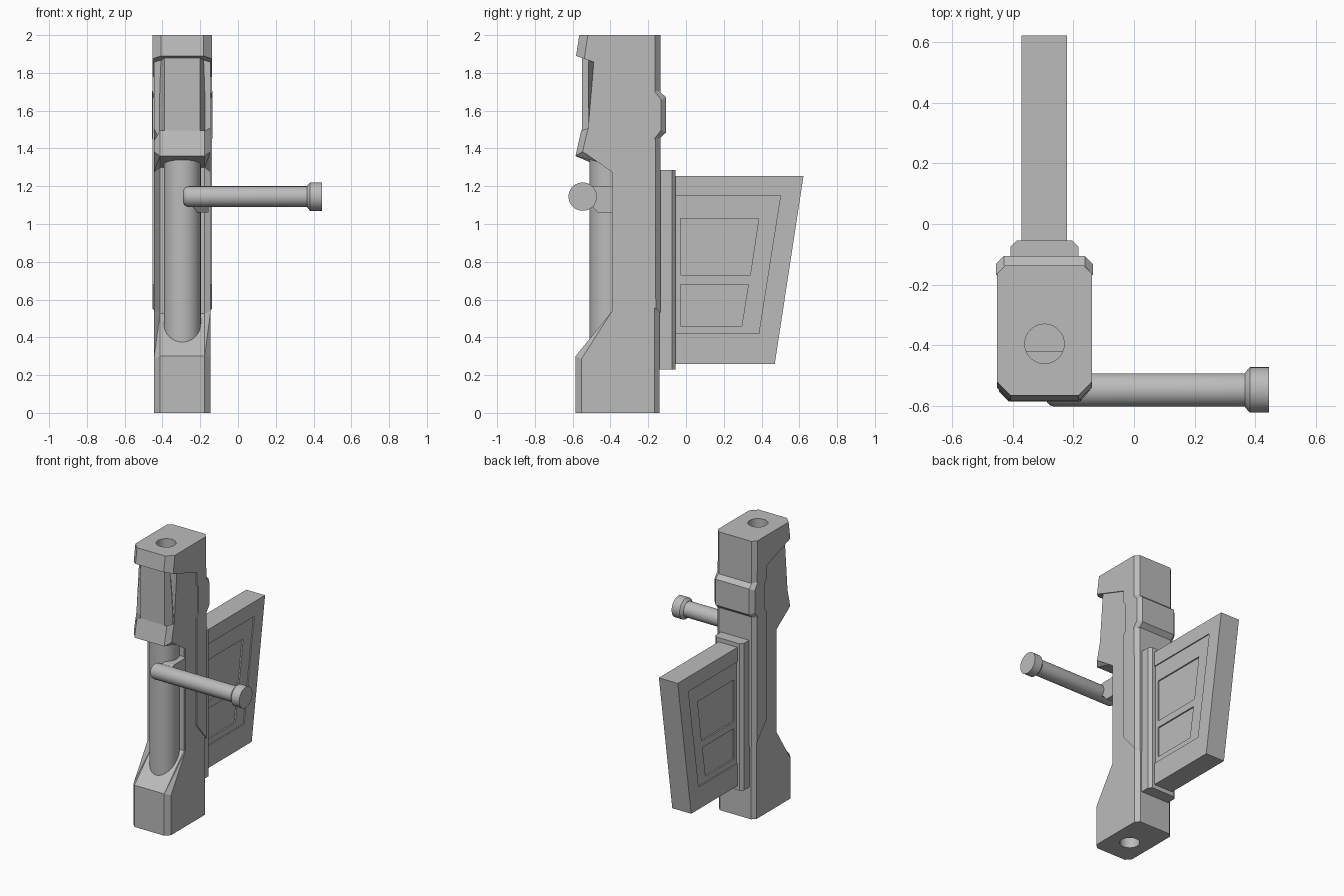
import bpy, bmesh, math
from mathutils import Vector, Matrix

if "Cube" in bpy.data.objects:
    bpy.data.objects.remove(bpy.data.objects["Cube"])

CX = -0.295  # centre plane of the column

grey = bpy.data.materials.new("plain grey")
grey.use_nodes = True
grey.diffuse_color = (0.5, 0.5, 0.5, 1)
grey.node_tree.nodes["Principled BSDF"].inputs["Base Color"].default_value = (0.5, 0.5, 0.5, 1)


def finish(name, bm):
    bmesh.ops.recalc_face_normals(bm, faces=bm.faces)
    mesh = bpy.data.meshes.new(name)
    bm.to_mesh(mesh)
    bm.free()
    mesh.materials.append(grey)
    ob = bpy.data.objects.new(name, mesh)
    bpy.context.collection.objects.link(ob)
    return ob


def prism(name, profile, lo, hi, bevels=(), axis="x"):
    """Extrude a (y, z) profile along x, or an (x, y) profile along z.
    Each bevel is (rule on edge midpoint, width), applied to rim edges."""
    place = (lambda p, t: (CX + t, *p)) if axis == "x" else (lambda p, t: (CX + p[0], p[1], t))
    bm = bmesh.new()
    a = [bm.verts.new(place(p, lo)) for p in profile]
    b = [bm.verts.new(place(p, hi)) for p in profile]
    bm.faces.new(a)
    bm.faces.new(b[::-1])
    for i in range(len(a)):
        j = (i + 1) % len(a)
        bm.faces.new((a[i], b[i], b[j], a[j]))
    for rule, width in bevels:
        rim = [e for e in bm.edges if abs(e.verts[0].co.x - e.verts[1].co.x) < 1e-5
               and rule((e.verts[0].co + e.verts[1].co) / 2)]
        bmesh.ops.bevel(bm, geom=rim, offset=width, segments=1, profile=0.5, affect="EDGES")
    return finish(name, bm)


def rect(y0, y1, z0, z1):
    return [(y0, z0), (y1, z0), (y1, z1), (y0, z1)]


def lathe(name, rings, centre, axis="z", sides=40):
    """Stack of (position, radius) rings along an axis, capped at the ends."""
    bm = bmesh.new()
    loops = [[bm.verts.new((r * math.cos(2 * math.pi * i / sides),
                            r * math.sin(2 * math.pi * i / sides), t))
              for i in range(sides)] for t, r in rings]
    for low, high in zip(loops, loops[1:]):
        for i in range(sides):
            j = (i + 1) % sides
            bm.faces.new((low[i], low[j], high[j], high[i]))
    bm.faces.new(loops[0][::-1])
    bm.faces.new(loops[-1])
    if axis == "x":
        bm.transform(Matrix.Rotation(math.pi / 2, 4, "Y"))
    bm.transform(Matrix.Translation(Vector(centre)))
    return finish(name, bm)


def select_only(ob):
    bpy.ops.object.select_all(action="DESELECT")
    ob.select_set(True)
    bpy.context.view_layer.objects.active = ob


def cut(ob, cutter):
    mod = ob.modifiers.new("cut", "BOOLEAN")
    mod.operation, mod.solver, mod.object = "DIFFERENCE", "EXACT", cutter
    select_only(ob)
    bpy.ops.object.modifier_apply(modifier=mod.name)


def smooth(ob):
    select_only(ob)
    bpy.ops.object.shade_smooth_by_angle(angle=math.radians(35))


# Column core: foot, slim waist, collar and upper section
core = prism("column_core", [
    (-.14, 0), (-.585, 0), (-.585, .3), (-.36, .525), (-.36, 1.3), (-.585, 1.36),
    (-.555, 1.495), (-.48, 1.44), (-.515, 1.88), (-.45, 1.92), (-.14, 1.92)],
    -.15, .15,
    [(lambda m: m.y < -.34 and .05 < m.z < 1.89, .032), (lambda m: m.y > -.15, .026)])

# Raised rear shell that widens into the top cap
shell = prism("rear_shell_and_cap", [
    (-.582, 1.89), (-.565, 2), (-.136, 2), (-.136, .53), (-.16, .55), (-.27, .68),
    (-.27, 1.45), (-.25, 1.48), (-.25, 1.67), (-.27, 1.69), (-.27, 1.78)],
    -.157, .157,
    [(lambda m: m.y < -.57, .045), (lambda m: m.y > -.14, .028)])

# Rod sockets in both ends
for z0, z1, targets in ((1.8, 2.1, (core, shell)), (-.1, .2, (core,))):
    cutter = lathe("socket_cutter", [(z0, .065), (z1, .065)], (CX, -.395, 0))
    for target in targets:
        cut(target, cutter)
    bpy.data.objects.remove(cutter)
smooth(core)
smooth(shell)
for ob in (core, shell):  # keep the planar chamfers crisp, round only the sockets
    for p in ob.data.polygons:
        on_wall = abs(math.hypot(p.center.x - CX, p.center.y + .395) - .065) < .002
        p.use_smooth = on_wall and abs(p.normal.z) < .1

# Chamfered panel between collar and cap
prism("upper_front_panel", [(-.095, -.55), (.095, -.55), (.12, -.5), (.12, -.42),
                            (-.12, -.42), (-.12, -.5)], 1.42, 1.89, axis="z")

# Band around the back of the column
prism("rear_band", [(-.168, 1.705), (-.138, 1.7), (-.105, 1.67), (-.105, 1.485),
                    (-.138, 1.455), (-.168, 1.45)], -.16, .16,
      [(lambda m: m.y > -.15, .027)])

# Front tube
smooth(lathe("front_tube", [(.3, .098), (1.4, .098)], (CX, -.412, 0)))

# Side handle: bar with rounded inner end, knob and bracket
smooth(lathe("handle_bar", [(-.29, .032), (-.285, .043), (-.276, .051), (-.262, .055), (.38, .055)],
             (0, -.547, 1.145), "x"))
smooth(lathe("handle_knob", [(.365, .056), (.382, .075), (.445, .075)], (0, -.547, 1.145), "x"))
prism("handle_bracket", [(-.35, 1.06), (-.468, 1.06), (-.5, 1.1), (-.54, 1.11),
                         (-.54, 1.19), (-.5, 1.2), (-.35, 1.2)], .06, .138)

# Mounting plate with chamfered rim
prism("mounting_plate", rect(-.15, -.055, .23, 1.285), -.112, .112,
      [(lambda m: m.y > -.06, .02)])

# Fin with stepped recesses on both faces
fin = prism("fin", [(-.07, .26), (.47, .26), (.622, 1.255), (-.07, 1.255)], -.075, .075)
recesses = [
    ([(-.055, .42), (.385, .42), (.5, 1.15), (-.055, 1.15)], .008),
    ([(-.03, .73), (.34, .73), (.385, 1.03), (-.03, 1.03)], .018),
    ([(-.03, .46), (.295, .46), (.33, .68), (-.03, .68)], .018)]
for side in (-1, 1):
    for outline, depth in recesses:
        lo, hi = sorted((side * (.075 - depth), side * .1))
        cutter = prism("recess_cutter", outline, lo, hi)
        cut(fin, cutter)
        bpy.data.objects.remove(cutter)
